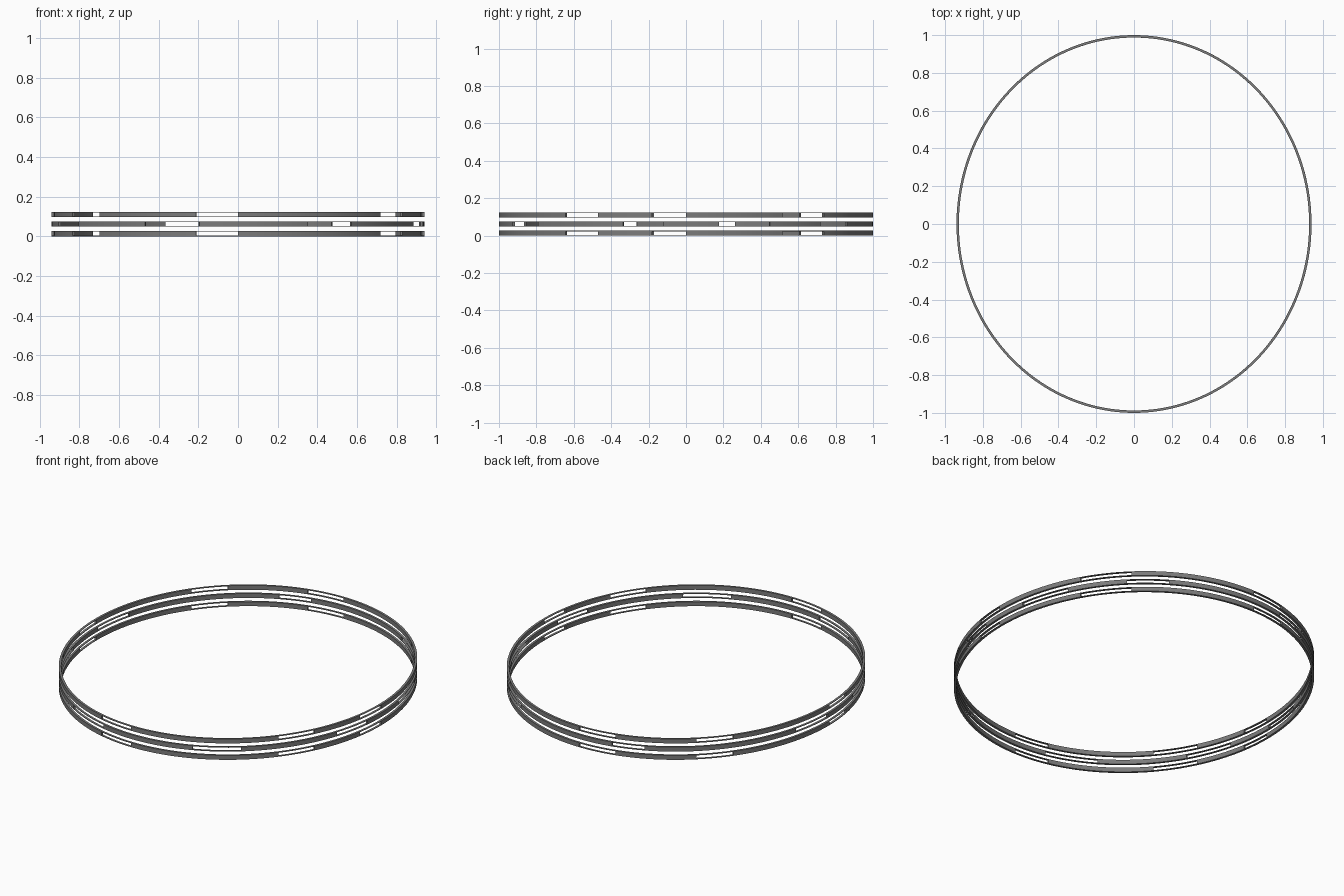
import bpy, bmesh, math

cube = bpy.data.objects.get("Cube")
if cube:
    bpy.data.objects.remove(cube, do_unlink=True)

RX, RY, WALL, HEIGHT, PITCH = 0.94, 1.0, 0.013, 0.026, 0.0485
RAIL = 0.003

grey = bpy.data.materials.new("mid_grey")
grey.use_nodes = True
grey.diffuse_color = (0.2, 0.2, 0.2, 1)
grey.node_tree.nodes["Principled BSDF"].inputs["Base Color"].default_value = (0.2, 0.2, 0.2, 1)

# Slots in each band, as start and end angles in degrees
OUTER_SLOTS = [(31, 47.5), (90, 103.5), (130, 142), (180, 190),
               (207.5, 222), (257, 270), (319.8, 332), (349.5, 360)]
MIDDLE_SLOTS = [(10.1, 26.7), (46, 59.5), (102.3, 113.3), (164.6, 179),
                (195.4, 211), (240, 258), (292, 307.6), (340.3, 353)]


def add_arc(bm, start, end, low, high):
    """Sweep a rectangular section along part of the ellipse, closing both ends."""
    steps = max(2, math.ceil((end - start) / 2))
    previous = None
    for i in range(steps + 1):
        t = math.radians(start + (end - start) * i / steps)
        c, s = math.cos(t), math.sin(t)
        section = [bm.verts.new(((RX - d) * c, (RY - d) * s, h))
                   for d, h in ((0, low), (0, high), (WALL, high), (WALL, low))]
        if previous:
            for k in range(4):
                n = (k + 1) % 4
                bm.faces.new((previous[k], section[k], section[n], previous[n]))
        if i in (0, steps):
            bm.faces.new(section)
        previous = section


def make_band(name, slots, z):
    """Solid arcs between the slots, thin rails above and below each slot."""
    bm = bmesh.new()
    top = z + HEIGHT
    for i, (slot_start, slot_end) in enumerate(slots):
        following = slots[(i + 1) % len(slots)][0]
        add_arc(bm, slot_end, following + (360 if following < slot_end else 0), z, top)
        add_arc(bm, slot_start, slot_end, z, z + RAIL)
        add_arc(bm, slot_start, slot_end, top - RAIL, top)
    bmesh.ops.recalc_face_normals(bm, faces=bm.faces)
    mesh = bpy.data.meshes.new(name)
    bm.to_mesh(mesh)
    bm.free()
    mesh.materials.append(grey)
    band = bpy.data.objects.new(name, mesh)
    bpy.context.collection.objects.link(band)
    bpy.ops.object.select_all(action='DESELECT')
    band.select_set(True)
    bpy.context.view_layer.objects.active = band
    bpy.ops.object.shade_smooth_by_angle(angle=math.radians(30))


# Three stacked slotted bands, the middle one with staggered slots
for level, (name, slots) in enumerate((("lower_band", OUTER_SLOTS),
                                       ("middle_band", MIDDLE_SLOTS),
                                       ("upper_band", OUTER_SLOTS))):
    make_band(name, slots, level * PITCH)
